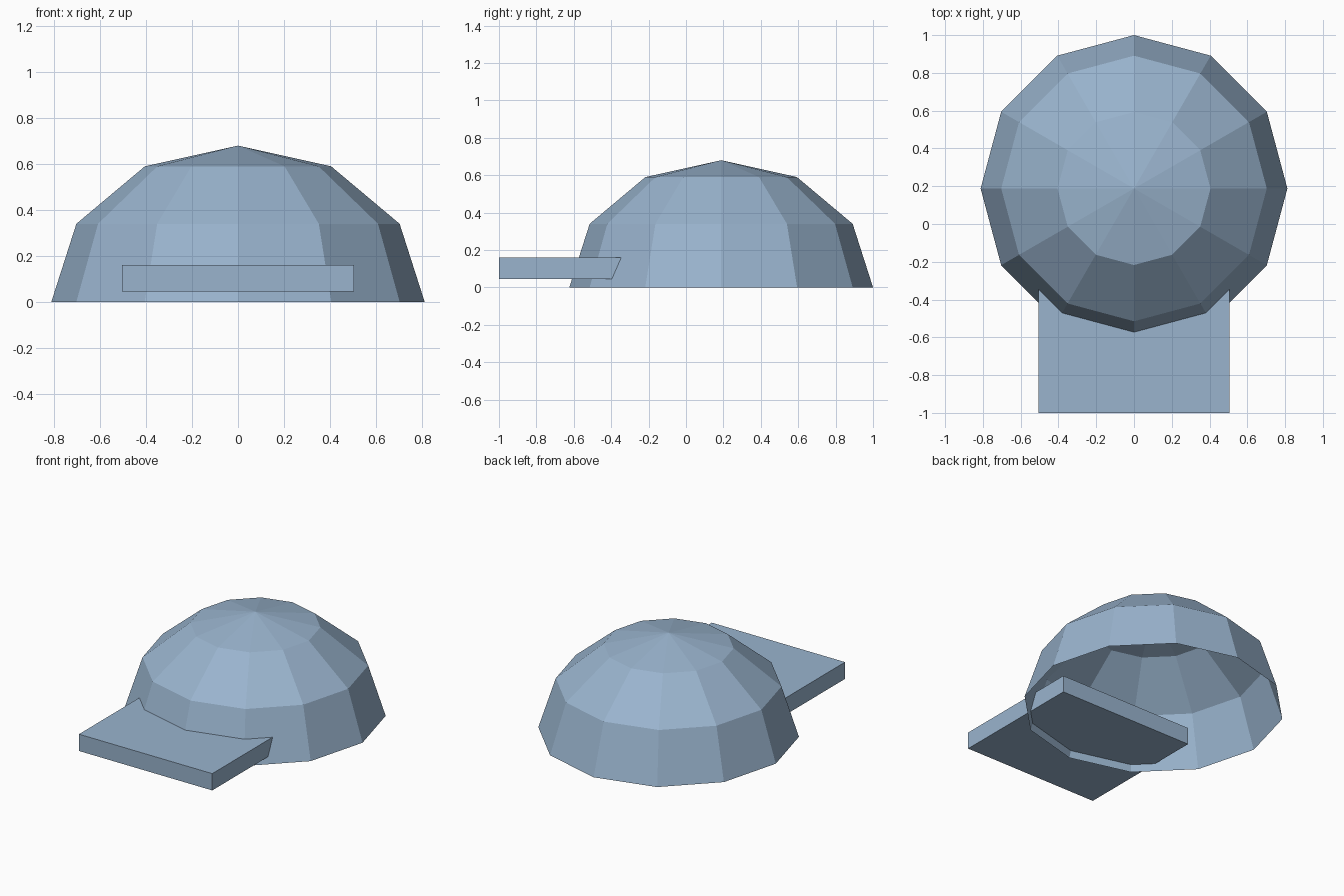
import bpy, bmesh
from math import cos, sin, tau

cube = bpy.data.objects.get("Cube")
if cube:
    bpy.data.objects.remove(cube, do_unlink=True)

SIDES = 12
DOME_Y = 0.188
RINGS = [(0.812, 0.0), (0.703, 0.34), (0.405, 0.59)]  # radius, height
APEX_Z = 0.68

# Single flat material
COLOUR = (0.32, 0.455, 0.615, 1)
mat = bpy.data.materials.new("dusty blue")
mat.use_nodes = True
mat.diffuse_color = COLOUR
mat.node_tree.nodes["Principled BSDF"].inputs["Base Color"].default_value = COLOUR


def finish(bm, name):
    mesh = bpy.data.meshes.new(name)
    bm.to_mesh(mesh)
    bm.free()
    mesh.materials.append(mat)
    obj = bpy.data.objects.new(name, mesh)
    bpy.context.collection.objects.link(obj)
    return obj


# Crown: faceted dome, open underneath
bm = bmesh.new()
loops = [[bm.verts.new((r * cos(tau * i / SIDES), DOME_Y + r * sin(tau * i / SIDES), z))
          for i in range(SIDES)] for r, z in RINGS]
apex = bm.verts.new((0, DOME_Y, APEX_Z))
for i in range(SIDES):
    j = (i + 1) % SIDES
    for low, high in zip(loops, loops[1:]):
        bm.faces.new((low[i], low[j], high[j], high[i]))
    bm.faces.new((loops[-1][i], loops[-1][j], apex))
finish(bm, "cap_crown")

# Brim: flat slab running through the front of the crown
FRONT, BACK, LOW, HIGH, WIDTH = -1.0, -0.08, 0.045, 0.16, 1.01
bm = bmesh.new()
bmesh.ops.create_cube(bm, size=1)
bmesh.ops.scale(bm, vec=(WIDTH, BACK - FRONT, HIGH - LOW), verts=bm.verts)
bmesh.ops.translate(bm, vec=(0, (FRONT + BACK) / 2, (LOW + HIGH) / 2), verts=bm.verts)
finish(bm, "cap_brim")
